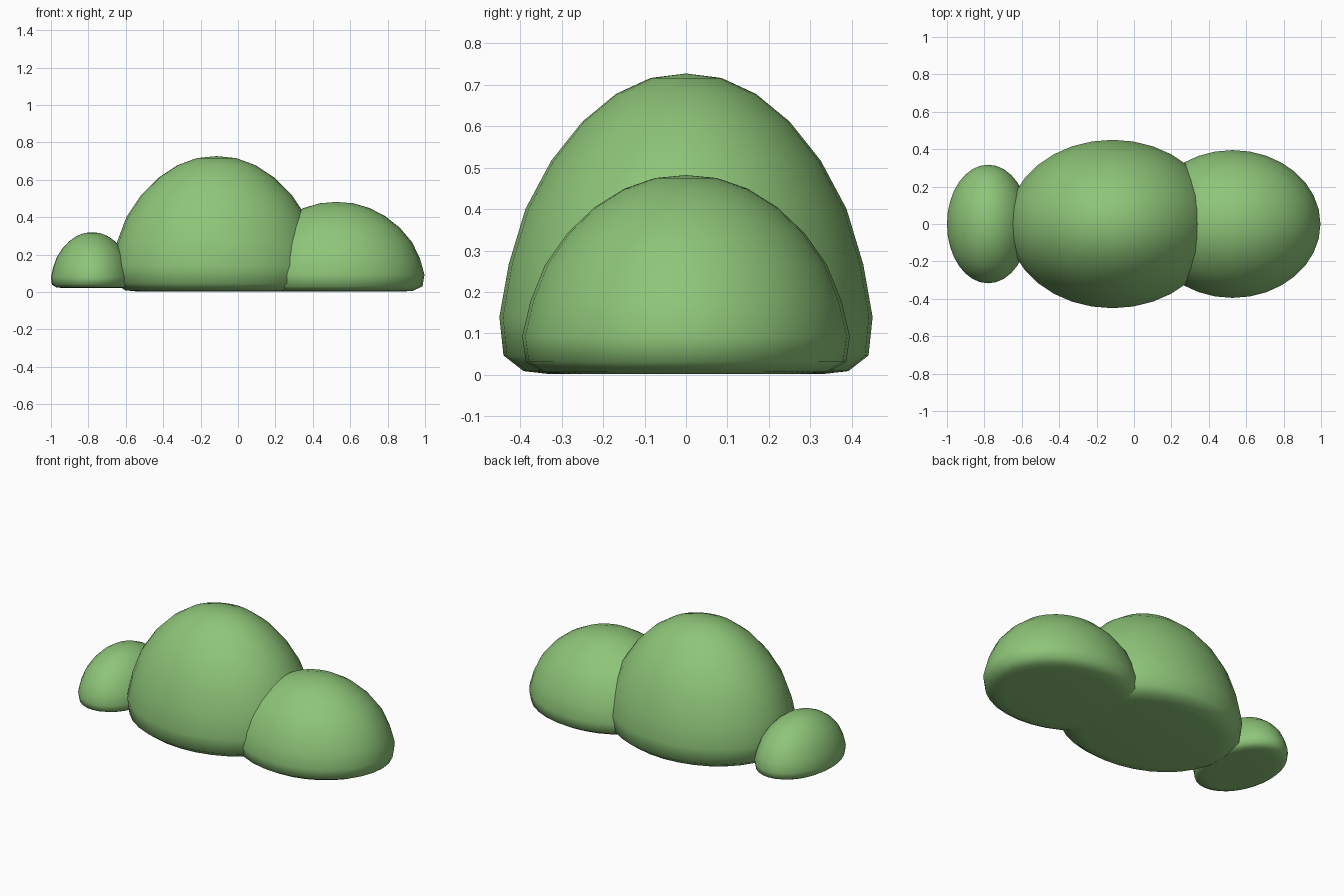
import bpy, bmesh, math

if "Cube" in bpy.data.objects:
    bpy.data.objects.remove(bpy.data.objects["Cube"])

green = bpy.data.materials.new("leaf green")
green.diffuse_color = (0.27, 0.56, 0.19, 1)
green.use_nodes = True
green.node_tree.nodes["Principled BSDF"].inputs["Base Color"].default_value = green.diffuse_color

# shared dome profile: (radius, height), both relative to full size
PROFILE = [(0.73, 0.0), (0.87, 0.01), (0.978, 0.062), (1.0, 0.19), (0.95, 0.365),
           (0.86, 0.55), (0.722, 0.71), (0.555, 0.84), (0.375, 0.932), (0.19, 0.985)]
SEGMENTS = 32


def dome(name, x, base, rx, ry, height):
    """Flat-bottomed leafy mound revolved from the profile."""
    bm = bmesh.new()
    rings = []
    for r, h in PROFILE:
        rings.append([bm.verts.new((x + rx * r * math.cos(2 * math.pi * i / SEGMENTS),
                                    ry * r * math.sin(2 * math.pi * i / SEGMENTS),
                                    base + height * h)) for i in range(SEGMENTS)])
    top = bm.verts.new((x, 0, base + height))
    for i in range(SEGMENTS):
        j = (i + 1) % SEGMENTS
        for a, b in zip(rings, rings[1:]):
            bm.faces.new((a[i], a[j], b[j], b[i]))
        bm.faces.new((rings[-1][i], rings[-1][j], top))
    bm.faces.new(rings[0][::-1])
    for f in bm.faces:
        f.smooth = True
    bmesh.ops.recalc_face_normals(bm, faces=bm.faces)
    mesh = bpy.data.meshes.new(name)
    bm.to_mesh(mesh)
    bm.free()
    mesh.materials.append(green)
    obj = bpy.data.objects.new(name, mesh)
    bpy.context.collection.objects.link(obj)


# three overlapping mounds of the bush
dome("middle_mound", -0.115, 0.002, 0.56, 0.45, 0.725)
dome("right_mound", 0.527, 0.002, 0.47, 0.395, 0.48)
dome("left_mound", -0.78, 0.022, 0.22, 0.317, 0.298)
